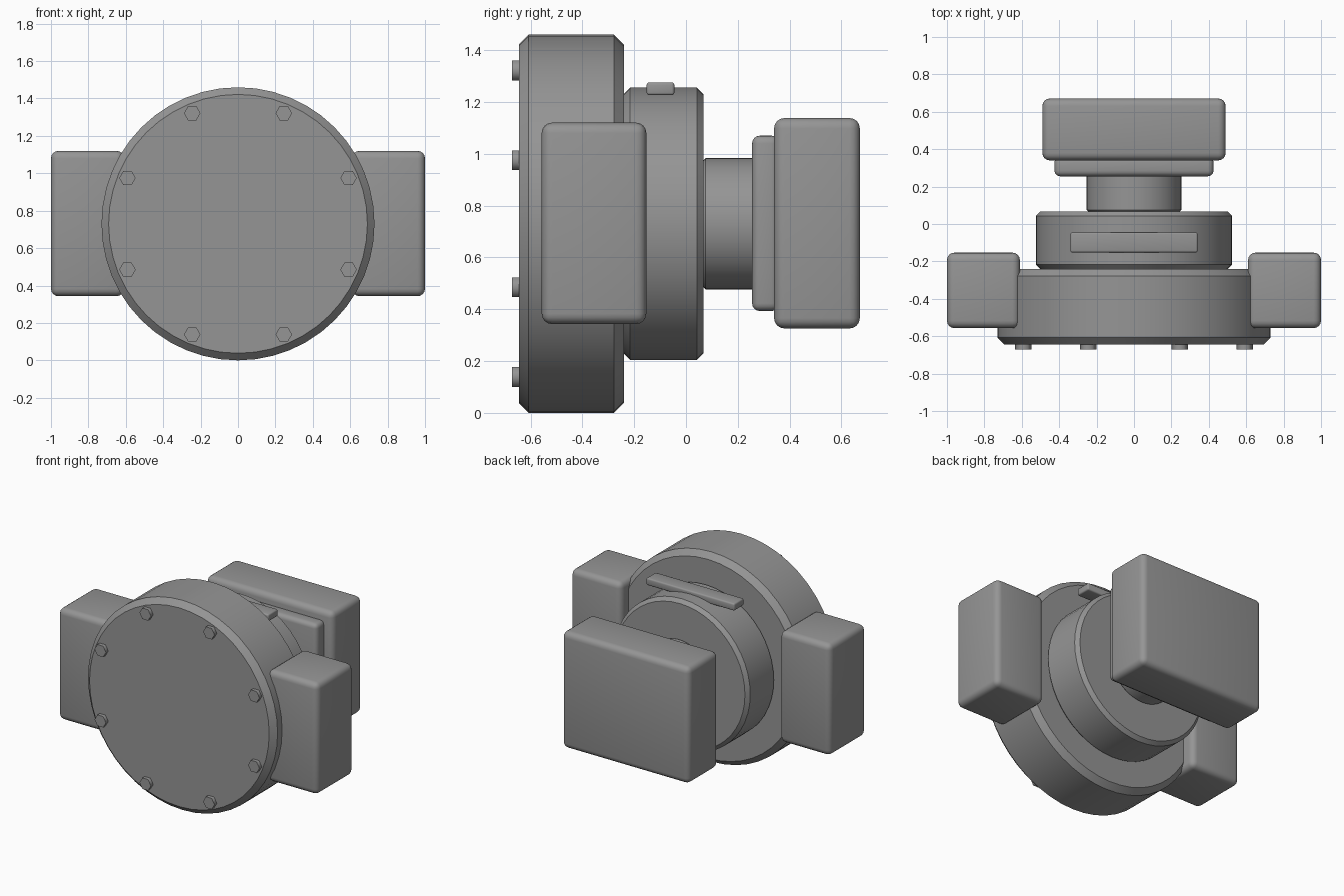
import bpy, math
from mathutils import Matrix

if "Cube" in bpy.data.objects:
    bpy.data.objects.remove(bpy.data.objects["Cube"])

ZC = 0.73  # height of the common axis

# Dark grey paint for every part
paint = bpy.data.materials.new("dark_grey")
paint.diffuse_color = (0.3, 0.3, 0.3, 1)
paint.use_nodes = True
paint.node_tree.nodes["Principled BSDF"].inputs["Base Color"].default_value = paint.diffuse_color


def finish(ob, bevel, segments, angle=30):
    bpy.context.view_layer.objects.active = ob
    ob.data.materials.append(paint)
    if bevel:
        m = ob.modifiers.new("edge_bevel", 'BEVEL')
        m.width, m.segments = bevel, segments
        m.limit_method, m.angle_limit = 'ANGLE', math.radians(40)
        bpy.ops.object.modifier_apply(modifier=m.name)
    bpy.ops.object.shade_smooth_by_angle(angle=math.radians(angle))
    return ob


def drum(name, r, y0, y1, bevel=0, sides=48, x=0, z=ZC, spin=0, angle=30):
    """Cylinder lying along y."""
    bpy.ops.mesh.primitive_cylinder_add(vertices=sides, radius=r, depth=y1 - y0)
    ob = bpy.context.object
    ob.name = name
    ob.data.transform(Matrix.Rotation(math.pi / 2, 4, 'X') @ Matrix.Rotation(spin, 4, 'Z'))
    ob.location = (x, (y0 + y1) / 2, z)
    return finish(ob, bevel, 1, angle)


def box(name, x, y, z, bevel, segments=4):
    """Rounded box given (min, max) on each axis."""
    bpy.ops.mesh.primitive_cube_add(size=1)
    ob = bpy.context.object
    ob.name = name
    ob.data.transform(Matrix.Diagonal((x[1] - x[0], y[1] - y[0], z[1] - z[0], 1)))
    ob.location = [(a + b) / 2 for a, b in (x, y, z)]
    return finish(ob, bevel, segments, 40)


# Round bodies, front to back
drum("main_drum", 0.73, -0.645, -0.24, 0.038)
drum("rear_drum", 0.525, -0.24, 0.067, 0.024)
drum("shaft", 0.254, 0.064, 0.268, 0.012)

# Rear mounting plate and block
box("mount_plate", (-0.425, 0.425), (0.255, 0.36), (0.393, 1.07), 0.03)
box("rear_block", (-0.49, 0.49), (0.34, 0.671), (0.326, 1.138), 0.04)

# Side boxes
for side, name in ((-1, "left"), (1, "right")):
    box(name + "_side_box", sorted((side * 0.61, side * 1.0)),
        (-0.557, -0.153), (0.343, 1.12), 0.04)

# Flat rail on top of the rear drum
box("top_rail", (-0.34, 0.34), (-0.152, -0.045), (1.226, 1.276), 0.01, 3)

# Ring of hex bolts on the front face
for i in range(8):
    a = math.radians(22.5 + 45 * i)
    drum(f"bolt_{i + 1}", 0.044, -0.671, -0.63, 0, 6,
         0.64 * math.cos(a), ZC + 0.64 * math.sin(a), math.pi / 6, 65)
